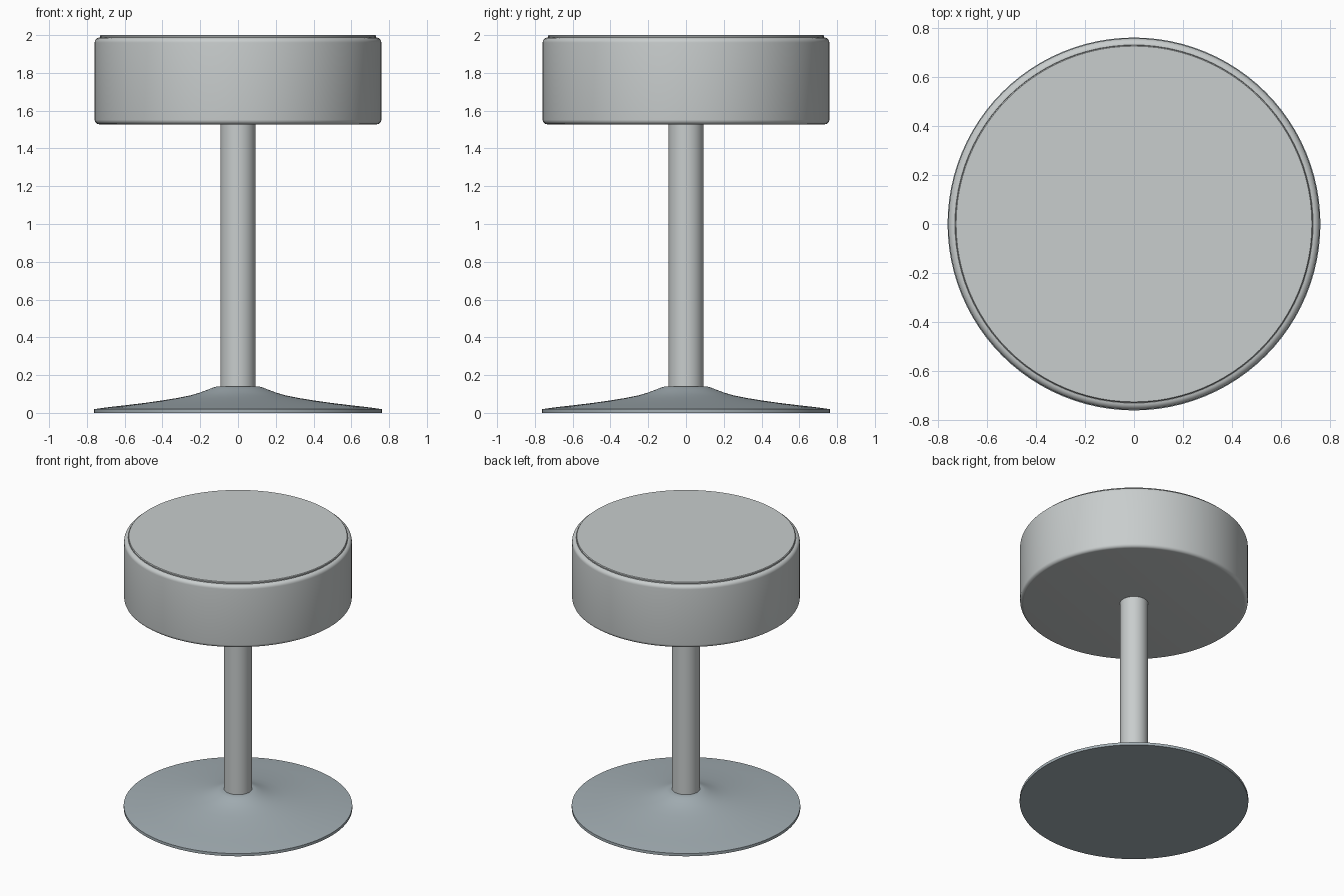
import bpy, bmesh, math

if "Cube" in bpy.data.objects:
    bpy.data.objects.remove(bpy.data.objects["Cube"])

SEG = 96

def material(name, rgb):
    m = bpy.data.materials.new(name)
    m.diffuse_color = (*rgb, 1.0)
    m.use_nodes = True
    m.node_tree.nodes["Principled BSDF"].inputs["Base Color"].default_value = m.diffuse_color
    return m

def lathe(name, profile, mat, angle=35):
    """Revolve an (r, z) profile, listed bottom to top, and cap both ends."""
    bm = bmesh.new()
    rings = [[bm.verts.new((r * math.cos(2 * math.pi * i / SEG),
                            r * math.sin(2 * math.pi * i / SEG), z))
              for i in range(SEG)] for r, z in profile]
    for a, b in zip(rings, rings[1:]):
        for i in range(SEG):
            j = (i + 1) % SEG
            bm.faces.new((a[i], a[j], b[j], b[i]))
    bm.faces.new(rings[0][::-1])
    bm.faces.new(rings[-1])
    me = bpy.data.meshes.new(name)
    bm.to_mesh(me)
    bm.free()
    me.materials.append(mat)
    ob = bpy.data.objects.new(name, me)
    bpy.context.collection.objects.link(ob)
    bpy.ops.object.select_all(action='DESELECT')
    ob.select_set(True)
    bpy.context.view_layer.objects.active = ob
    bpy.ops.object.shade_smooth_by_angle(angle=math.radians(angle))
    return ob

def arc(cr, cz, rad, a0, a1, n=6):
    return [(cr + rad * math.cos(math.radians(a0 + (a1 - a0) * k / n)),
             cz + rad * math.sin(math.radians(a0 + (a1 - a0) * k / n)))
            for k in range(n + 1)]

light_grey = material("light grey", (0.58, 0.61, 0.61))
blue_grey = material("blue grey", (0.37, 0.43, 0.46))

# Seat drum with rounded lower and upper rims
lathe("seat", arc(0.735, 1.552, 0.024, -90, 0) + arc(0.732, 1.96, 0.027, 0, 90)
      + [(0.725, 1.982)], light_grey)

# Thin cushion disc set into the seat top
lathe("seat_top", [(0.729, 1.975), (0.731, 1.995), (0.727, 2.0)], light_grey)

# Central pole
lathe("pole", [(0.093, 0.10), (0.093, 1.54)], light_grey)

# Flared trumpet base
lathe("base", [(0.762, 0.0), (0.762, 0.02), (0.68, 0.031), (0.6, 0.04),
               (0.5, 0.052), (0.4, 0.066), (0.32, 0.079), (0.25, 0.093),
               (0.2, 0.108), (0.16, 0.123), (0.13, 0.135), (0.115, 0.139),
               (0.095, 0.141)], blue_grey)
